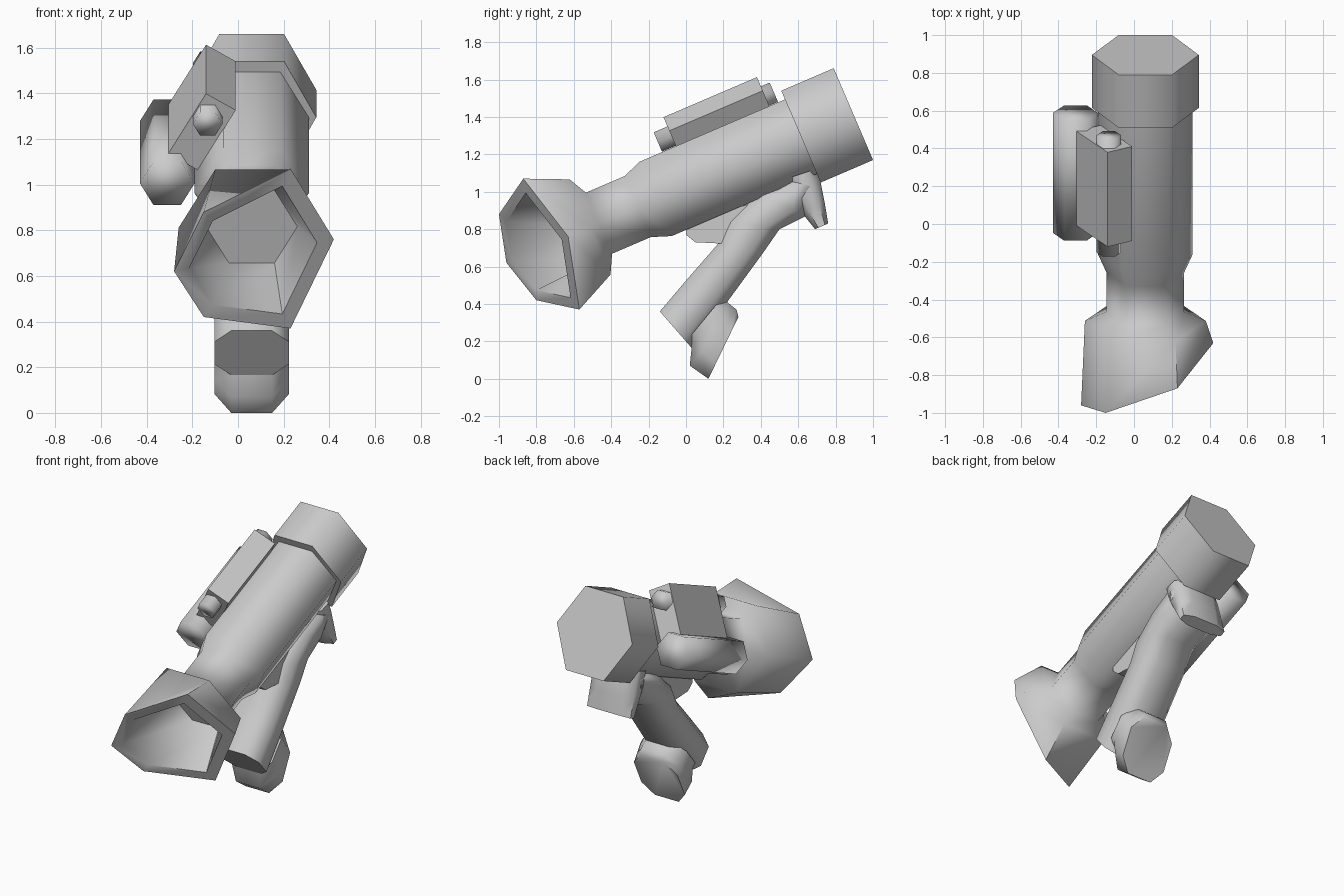
import bpy, bmesh, math
from mathutils import Vector

if "Cube" in bpy.data.objects:
    bpy.data.objects.remove(bpy.data.objects["Cube"])

CX = 0.06  # centre of the barrel and grip in x


def at(x, s, p):
    """Point in the tilted barrel frame: s along the axis, p upwards from it."""
    return Vector((x, 0.895 + 0.919 * s - 0.394 * p, 1.415 + 0.394 * s + 0.919 * p))


def hexagon(cx, s, p, r, squash=1.0):
    """Six-sided ring around the barrel direction, corners pointing sideways."""
    return [at(cx + r * math.cos(k * math.pi / 3), s,
               p + squash * r * math.sin(k * math.pi / 3)) for k in range(6)]


def grip_ring(a, b, w):
    """Eight-sided section spanning side-view points a and b, w wide to each side."""
    ring = []
    for t, f in ((0, -.55), (.25, -1), (.75, -1), (1, -.55),
                 (1, .55), (.75, 1), (.25, 1), (0, .55)):
        ring.append(Vector((CX + f * w, a[0] + t * (b[0] - a[0]), a[1] + t * (b[1] - a[1]))))
    return ring


def loft(name, rings, angle=65):
    bm = bmesh.new()
    loops = [[bm.verts.new(v) for v in ring] for ring in rings]
    n = len(loops[0])
    for lo, hi in zip(loops, loops[1:]):
        for i in range(n):
            j = (i + 1) % n
            bm.faces.new((lo[i], lo[j], hi[j], hi[i]))
    bm.faces.new(loops[0])
    bm.faces.new(loops[-1])
    bmesh.ops.recalc_face_normals(bm, faces=bm.faces)
    mesh = bpy.data.meshes.new(name)
    bm.to_mesh(mesh)
    bm.free()
    ob = bpy.data.objects.new(name, mesh)
    bpy.context.collection.objects.link(ob)
    bpy.ops.object.select_all(action='DESELECT')
    ob.select_set(True)
    bpy.context.view_layer.objects.active = ob
    bpy.ops.object.shade_smooth_by_angle(angle=math.radians(angle))
    return ob


# Barrel with narrow neck and a flared, slanted, hollow mouth
mouth = [Vector(v) for v in ((.42, -.63, .76), (.23, -.87, 1.07), (-.15, -1, .88),
                             (-.28, -.96, .62), (-.15, -.80, .42), (.23, -.57, .37))]
mid = sum(mouth, Vector()) / 6
rim = [v.lerp(mid, 0.2) for v in mouth]
barrel = [hexagon(CX, s, 0, r) for s, r in
          ((-.25, .25), (-1.15, .25), (-1.255, .205), (-1.48, .205), (-1.532, .32))]
loft("barrel", barrel + [mouth, rim, hexagon(CX, -1.52, 0, .2)])

# Thick collar at the far end
loft("end_collar", [hexagon(CX, s, 0, .283, 1.09) for s in (-.305, 0)])

# Side box lying on the upper left face, with a pin running through it
section = ((-.305, .10), (-.14, .385), (-.01, .306), (-.175, .02))
loft("side_box", [[at(x, s, p) for x, p in section] for s in (-.94, -.396)], 30)
loft("box_pin", [hexagon(-.133, s, .275, .065) for s in (-1.02, -.345)], 95)

# Side canister
loft("side_canister", [hexagon(-.31, s, -.005, .12) for s in (-1.027, -.337)], 95)

# Grip, its foot and the rear hook
parts = {
    "grip": (((-.14, .36), (.03, .165)), ((.00, .525), (.22, .41)), ((.17, .72), (.41, .67)),
             ((.22, .84), (.50, .80)), ((.38, 1.0), (.64, .87)), ((.55, 1.06), (.70, 1.02))),
    "grip_foot": (((.00, .20), (.19, .43)), ((.03, .165), (.22, .41)),
                  ((.02, .07), (.27, .37)), ((.12, 0), (.28, .33))),
    "grip_hook": (((.54, 1.07), (.69, 1.12)), ((.57, .96), (.715, 1.075)),
                  ((.63, .875), (.74, .95)), ((.69, .80), (.76, .83))),
}
for name, pairs in parts.items():
    loft(name, [grip_ring(a, b, .163) for a, b in pairs])

# Trigger tongue under the barrel
tongue = ((0, .81), (0, .77), (.05, .73), (.25, .72), (.40, .95), (.10, .87))
loft("trigger", [[Vector((CX + x, y, z)) for y, z in tongue] for x in (-.11, .11)])
